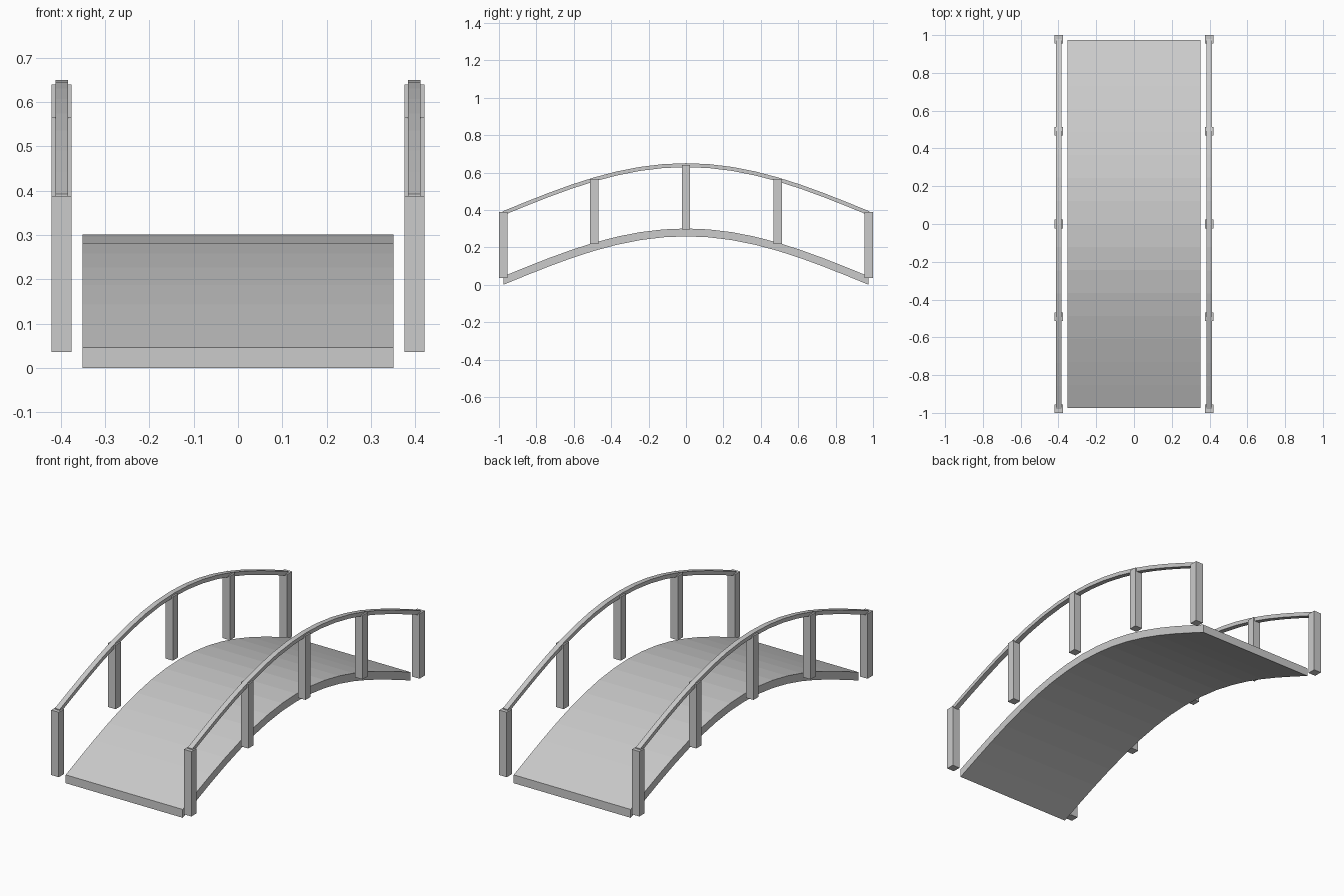
import bpy
import bmesh
import math

cube = bpy.data.objects.get("Cube")
if cube:
    bpy.data.objects.remove(cube, do_unlink=True)

HALF = 0.975      # half the span of the arch
RISE = 0.255      # height gained from end to middle
SEGMENTS = 16

grey = bpy.data.materials.new("plain grey")
grey.use_nodes = True
colour = (0.6, 0.6, 0.6, 1)
grey.diffuse_color = colour
grey.node_tree.nodes["Principled BSDF"].inputs["Base Color"].default_value = colour


def arch(y):
    return RISE * math.cos(math.pi / 2 * y / HALF)


def finish(name, bm):
    bmesh.ops.recalc_face_normals(bm, faces=bm.faces)
    mesh = bpy.data.meshes.new(name)
    bm.to_mesh(mesh)
    bm.free()
    mesh.materials.append(grey)
    obj = bpy.data.objects.new(name, mesh)
    bpy.context.collection.objects.link(obj)
    return obj


def arched_beam(name, x, width, end_top, thickness, half):
    """Rectangular section swept along the arch with upright ends."""
    bm = bmesh.new()
    rings = []
    for i in range(SEGMENTS + 1):
        y = half * (2 * i / SEGMENTS - 1)
        slope = RISE * math.pi / 2 / HALF * math.sin(math.pi / 2 * y / HALF)
        top = end_top + arch(y)
        bottom = top - thickness * math.hypot(1, slope)
        a, b = x - width / 2, x + width / 2
        rings.append([bm.verts.new((px, y, pz)) for px, pz in
                      ((a, bottom), (b, bottom), (b, top), (a, top))])
    for r, s in zip(rings, rings[1:]):
        for k in range(4):
            n = (k + 1) % 4
            bm.faces.new((r[k], r[n], s[n], s[k]))
    bm.faces.new(rings[0])
    bm.faces.new(rings[-1])
    return finish(name, bm)


def post(name, x, y, bottom, top, size=0.045):
    bm = bmesh.new()
    bmesh.ops.create_cube(bm, size=1)
    bmesh.ops.scale(bm, vec=(size, size, top - bottom), verts=bm.verts)
    bmesh.ops.translate(bm, vec=(x, y, (top + bottom) / 2), verts=bm.verts)
    return finish(name, bm)


# Walkway
arched_beam("deck", 0, 0.702, 0.046, 0.042, HALF)

# Handrails and their posts, both sides
post_rows = {"front": -0.9775, "front_middle": -0.49, "centre": 0.0,
             "back_middle": 0.49, "back": 0.9775}
for side, sign in (("left", 1), ("right", -1)):
    x = sign * 0.398
    arched_beam(side + "_handrail", x, 0.028, 0.395, 0.021, 0.98)
    for row, y in post_rows.items():
        lift = arch(y)
        post(f"{side}_{row}_post", x, y, 0.037 + lift * 1.01, 0.389 + lift * 0.985)
